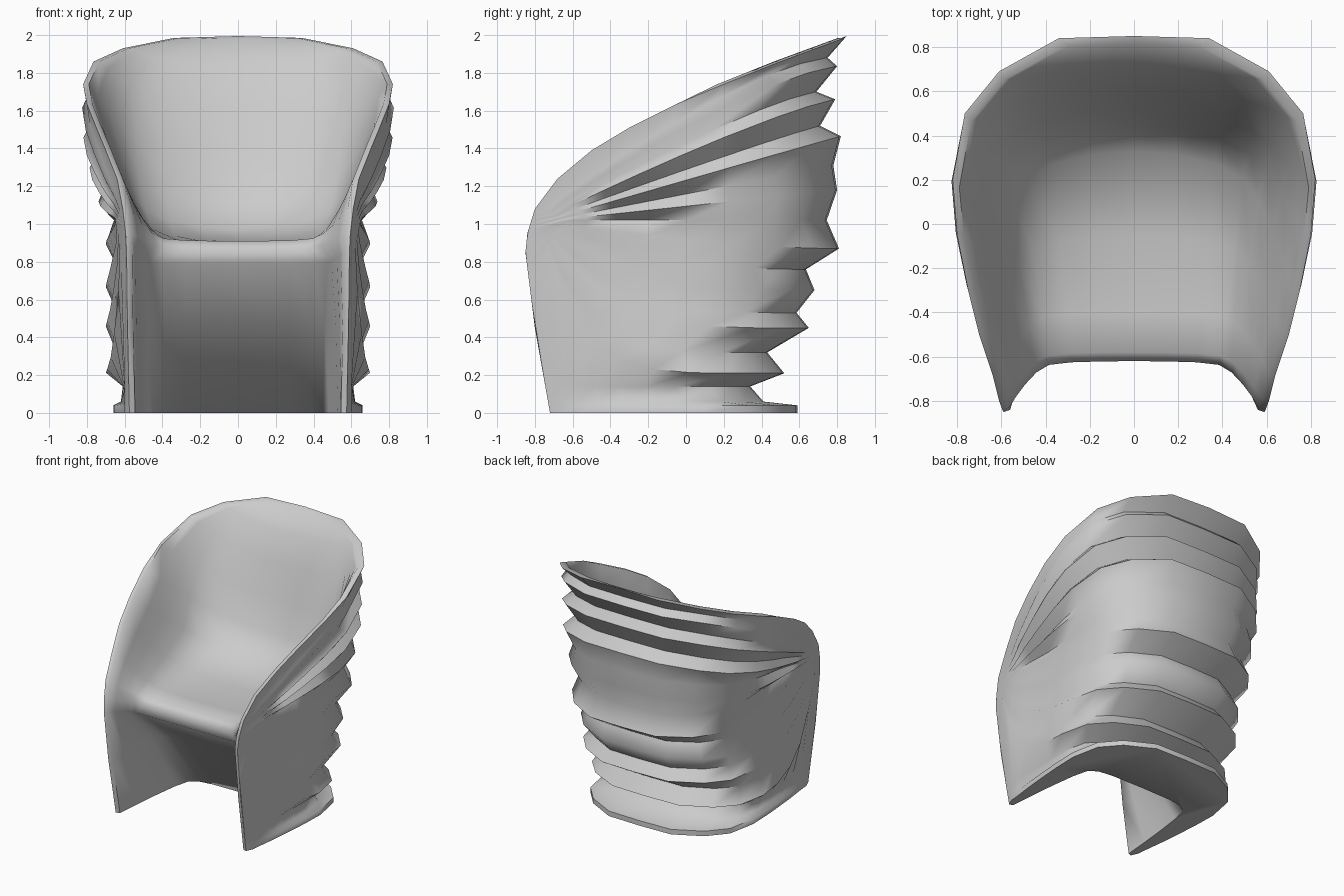
import bpy, bmesh, math
from mathutils import Vector

default_cube = bpy.data.objects.get("Cube")
if default_cube:
    bpy.data.objects.remove(default_cube, do_unlink=True)

# Rim of the left half, from the top of the back down to the foot of the front leg
rim = [Vector(p) for p in (
    (.34, .84, 1.985), (.61, .69, 1.93), (.765, .5, 1.86), (.82, .2, 1.74), (.8, -.05, 1.635),
    (.75, -.3, 1.51), (.7, -.5, 1.39), (.64, -.68, 1.24), (.61, -.8, 1.08),
    (.595, -.84, .95), (.59, -.85, .85), (.585, -.8, .45), (.575, -.72, 0))]
rim_top = Vector((0, .85, 1.995))

# Middle line of the inside (y, z): backrest, seat, front lip, recess under the seat
spine = [(.81, 1.98), (.69, 1.83), (.61, 1.62), (.53, 1.38), (.44, 1.14), (.33, .97), (-.05, .91),
         (-.4, .9), (-.58, .91), (-.62, .87), (-.62, .79), (-.26, .48), (.08, 0)]

# Cross-section of the inside: (share of the width, rise towards the edge)
section = [(0, 0), (.25, .005), (.5, .025), (.68, .08), (.78, .24), (.87, .5), (.94, .75), (1, 1)]

# Pleat lines at the middle of the back (y, z), valleys and ridges in turn
pleats = [(.75, 1.88), (.8, 1.835), (.69, 1.7), (.79, 1.66), (.71, 1.52), (.82, 1.465),
          (.78, 1.31), (.8, 1.18), (.745, 1.02), (.81, .87), (.635, .76), (.68, .65),
          (.585, .53), (.65, .45), (.43, .32), (.52, .21)]
foot = [(.34, .14, .61), (.41, .06, .62), (.59, .04, .66), (.59, 0, .66)]
gather = 8        # index of the pleat running straight back from the gathering point
front = 8         # index of the rim point where the armrest turns down into the leg


def rim_at(z):
    """Point on the front edge of the leg at a given height."""
    for a, b in zip(rim[front:], rim[front + 1:]):
        if b.z <= z <= a.z:
            return a.lerp(b, (a.z - z) / (a.z - b.z))
    return rim[front].copy()


def mirrored(half):
    """Extend a row that runs from the middle to the left side over both sides."""
    return [Vector((-p.x, p.y, p.z)) for p in reversed(half[1:])] + half


def add_grid(bm, rows):
    verts = [[bm.verts.new(p) for p in row] for row in rows]
    for upper, lower in zip(verts, verts[1:]):
        for i in range(len(upper) - 1):
            bm.faces.new((upper[i], upper[i + 1], lower[i + 1], lower[i]))


def pleat_line(start, edge, back_y, back_z, width, bend=1, depth=0):
    """One fold from the middle of the back, around the side, to the front edge."""
    half = [Vector((0, back_y, back_z))]
    for j in range(front):
        q = (rim[j].y - rim[front].y) / (rim_top.y - rim[front].y)
        if j <= 3:
            x = (width - depth) * rim[j].x / rim[3].x
        else:
            swell = (rim[j].x - rim[front].x) / (rim[3].x - rim[front].x)
            x = start.x + (width - start.x) * swell - depth * min(1, 3.5 * q)
        y = start.y + (back_y - start.y) * q
        z = back_z + (start.z - back_z) * (1 - q) ** bend
        half.append(Vector((x, y, z)))
    return mirrored(half + [start, edge])


bm = bmesh.new()

# Outer shell: rim, pleats gathered at the armrest front, then the foot flange
rows = [mirrored([rim_top] + rim[:front + 1] + [rim[front].copy()])]
for i, (y, z) in enumerate(pleats):
    k = i - gather
    spread = abs(k)
    start = Vector((.65 - .004 * spread, -.62 - .017 * spread,
                    1.02 - (.006 if k < 0 else .02) * k))
    edge_z = .97 - .0125 * k if k < 0 else .97 - .055 * k
    low = max(0, 1 - z)
    bend = 1 + .9 * max(0, z - 1.45) + 6 * low
    width = .7 + .125 * min(1, max(0, (z - .95) / .75))
    depth = min(.055, .02 + .01 * i) if i % 2 == 0 else 0
    rows.append(pleat_line(start, rim_at(edge_z), y, z, width, bend, depth))
for y, z, width in foot:
    rows.append(pleat_line(Vector((.6, -.66, z)), rim_at(z), y, z, width))
add_grid(bm, rows)

# Inner shell: thin rim band, backrest, seat, front lip and recess
rows = [mirrored([rim_top.lerp(rim[0], a) for a, b in section] + [rim[0].copy()])]
for j, (outer, (y, z)) in enumerate(zip(rim, spine)):
    inset = Vector((-.03, -.035, 0)) if j < 4 else Vector((-.03, .01, 0))
    edge = outer + inset
    boxy = 1 if j < 10 else .5
    rounding = max(0, 1 - j / 7)
    half = []
    for a, b in section:
        rise = b + (a * a - b) * rounding
        half.append(Vector((edge.x * a ** boxy, y + (edge.y - y) * rise, z + (edge.z - z) * rise)))
    rows.append(mirrored(half + [outer.copy()]))
add_grid(bm, rows)

# Weld the shells and close the underside
bmesh.ops.remove_doubles(bm, verts=bm.verts, dist=.0005)
floor = [e for e in bm.edges if e.is_boundary and all(v.co.z < .001 for v in e.verts)]
bmesh.ops.holes_fill(bm, edges=floor, sides=0)
bmesh.ops.recalc_face_normals(bm, faces=bm.faces)

mesh = bpy.data.meshes.new("pleated_armchair")
bm.to_mesh(mesh)
bm.free()
chair = bpy.data.objects.new("pleated_armchair", mesh)
bpy.context.collection.objects.link(chair)

# Single pale grey finish
grey = bpy.data.materials.new("pale_grey")
grey.use_nodes = True
colour = (.6, .6, .6, 1)
grey.diffuse_color = colour
grey.node_tree.nodes["Principled BSDF"].inputs["Base Color"].default_value = colour
mesh.materials.append(grey)

bpy.ops.object.select_all(action='DESELECT')
chair.select_set(True)
bpy.context.view_layer.objects.active = chair
bpy.ops.object.shade_smooth_by_angle(angle=math.radians(65))
